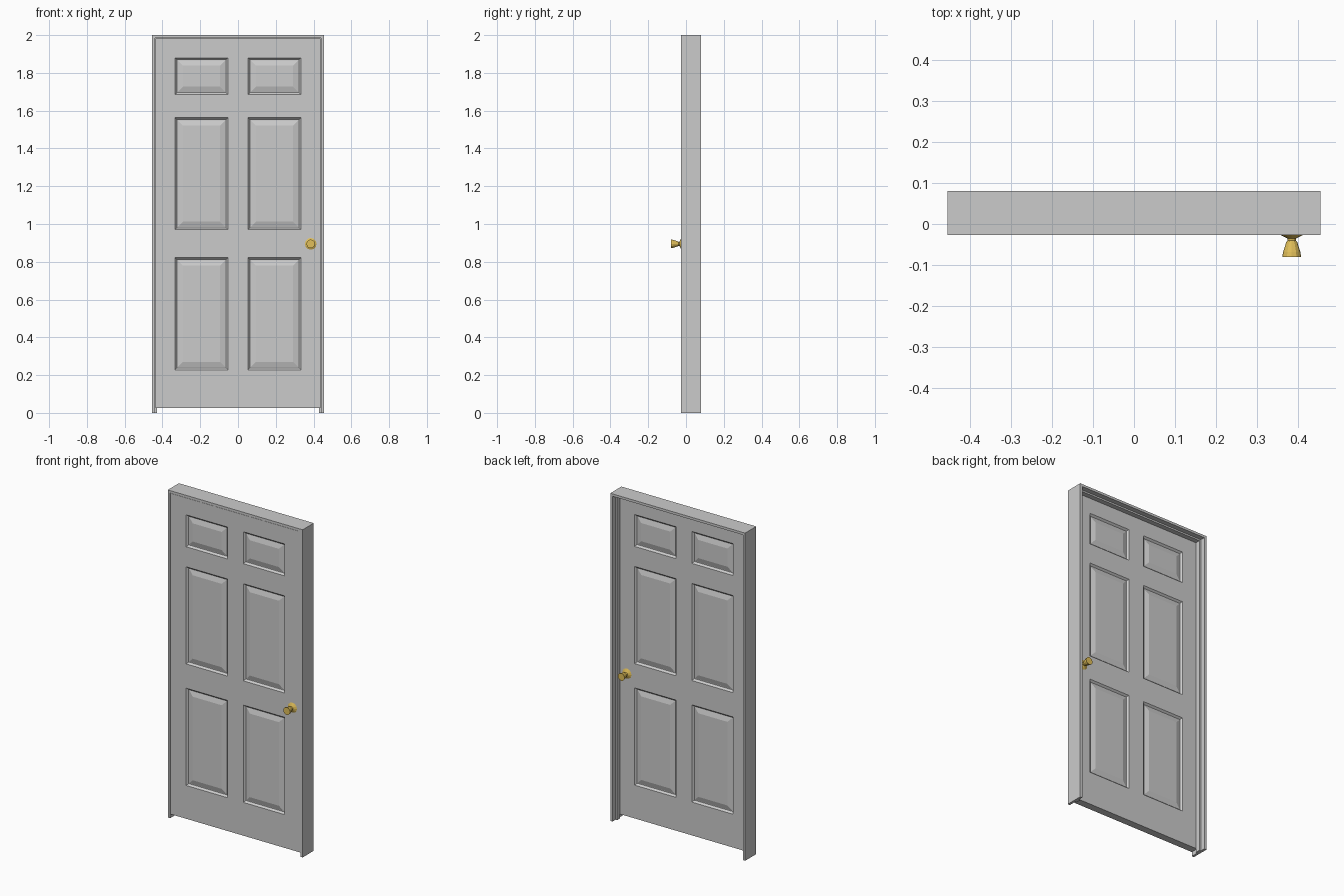
import bpy, bmesh, math
from mathutils import Matrix

if "Cube" in bpy.data.objects:
    bpy.data.objects.remove(bpy.data.objects["Cube"])

HALF, TOP = 0.455, 2.0
FRONT, BACK = -0.027, 0.08
JAMB, STOP = 0.015, 0.010
DOOR_F, DOOR_B = -0.025, 0.02


def finish(name, bm, mat=None):
    bmesh.ops.recalc_face_normals(bm, faces=bm.faces)
    me = bpy.data.meshes.new(name)
    bm.to_mesh(me)
    bm.free()
    ob = bpy.data.objects.new(name, me)
    bpy.context.collection.objects.link(ob)
    if mat:
        me.materials.append(mat)
    return ob


def add_box(bm, lo, hi):
    size = [b - a for a, b in zip(lo, hi)]
    mid = [(a + b) / 2 for a, b in zip(lo, hi)]
    bmesh.ops.create_cube(bm, size=1, matrix=Matrix.Translation(mid) @ Matrix.Diagonal((*size, 1)))


# Frame: one rebated U-shaped section swept up, across and down
section = [(0, FRONT), (JAMB, FRONT), (JAMB, DOOR_B), (JAMB + STOP, DOOR_B),
           (JAMB + STOP, 0.05), (JAMB, 0.05), (JAMB, BACK), (0, BACK)]
bm = bmesh.new()
rings = []
for side, top in ((-1, 0), (-1, 1), (1, 1), (1, 0)):
    rings.append([bm.verts.new((side * (HALF - d), y, (TOP - d) if top else 0)) for d, y in section])
for a, b in zip(rings, rings[1:]):
    for i in range(len(section)):
        j = (i + 1) % len(section)
        bm.faces.new((a[i], a[j], b[j], b[i]))
bm.faces.new(rings[0])
bm.faces.new(rings[-1])
finish("door_frame", bm)

# Door slab cut into a grid, panel cells inset on both faces
DW = HALF - JAMB - 0.002
columns = [(-0.333, -0.053), (0.053, 0.333)]
rows = [(0.228, 0.822), (0.97, 1.563), (1.685, 1.88)]
bm = bmesh.new()
add_box(bm, (-DW, DOOR_F, 0.025), (DW, DOOR_B, TOP - JAMB - 0.002))
for axis, spans in ((0, columns), (2, rows)):
    for v in (v for span in spans for v in span):
        co, no = [0, 0, 0], [0, 0, 0]
        co[axis], no[axis] = v, 1
        bmesh.ops.bisect_plane(bm, geom=bm.verts[:] + bm.edges[:] + bm.faces[:],
                               plane_co=co, plane_no=no)
bm.normal_update()


def is_panel(f):
    c = f.calc_center_median()
    return (abs(f.normal.y) > 0.9 and any(a < c.x < b for a, b in columns)
            and any(a < c.z < b for a, b in rows))


panels = [f for f in bm.faces if is_panel(f)]
# moulding slope, groove floor, raised field bevel
for thick, depth in ((0.010, -0.011), (0.004, 0), (0.028, 0.008)):
    bmesh.ops.inset_individual(bm, faces=panels, thickness=thick, depth=depth, use_even_offset=True)
    bm.normal_update()
finish("door_slab", bm)

# Knobs: lathed profile (radius, distance from door face)
brass = bpy.data.materials.new("brass")
brass.diffuse_color = (0.75, 0.52, 0.10, 1)
brass.use_nodes = True
brass.node_tree.nodes["Principled BSDF"].inputs["Base Color"].default_value = brass.diffuse_color
profile = [(0.031, 0), (0.011, 0.010), (0.010, 0.015), (0.013, 0.018), (0.021, 0.043), (0.023, 0.055)]
SIDES = 12
for name, y0, sign in (("front_knob", DOOR_F, -1), ("back_knob", DOOR_B, 1)):
    bm = bmesh.new()
    rings = [[bm.verts.new((0.385 + r * math.cos(2 * math.pi * i / SIDES), y0 + sign * d,
                            0.895 + r * math.sin(2 * math.pi * i / SIDES))) for i in range(SIDES)]
             for r, d in profile]
    for a, b in zip(rings, rings[1:]):
        for i in range(SIDES):
            j = (i + 1) % SIDES
            bm.faces.new((a[i], a[j], b[j], b[i]))
    bm.faces.new(rings[0])
    bm.faces.new(rings[-1])
    finish(name, bm, brass)
